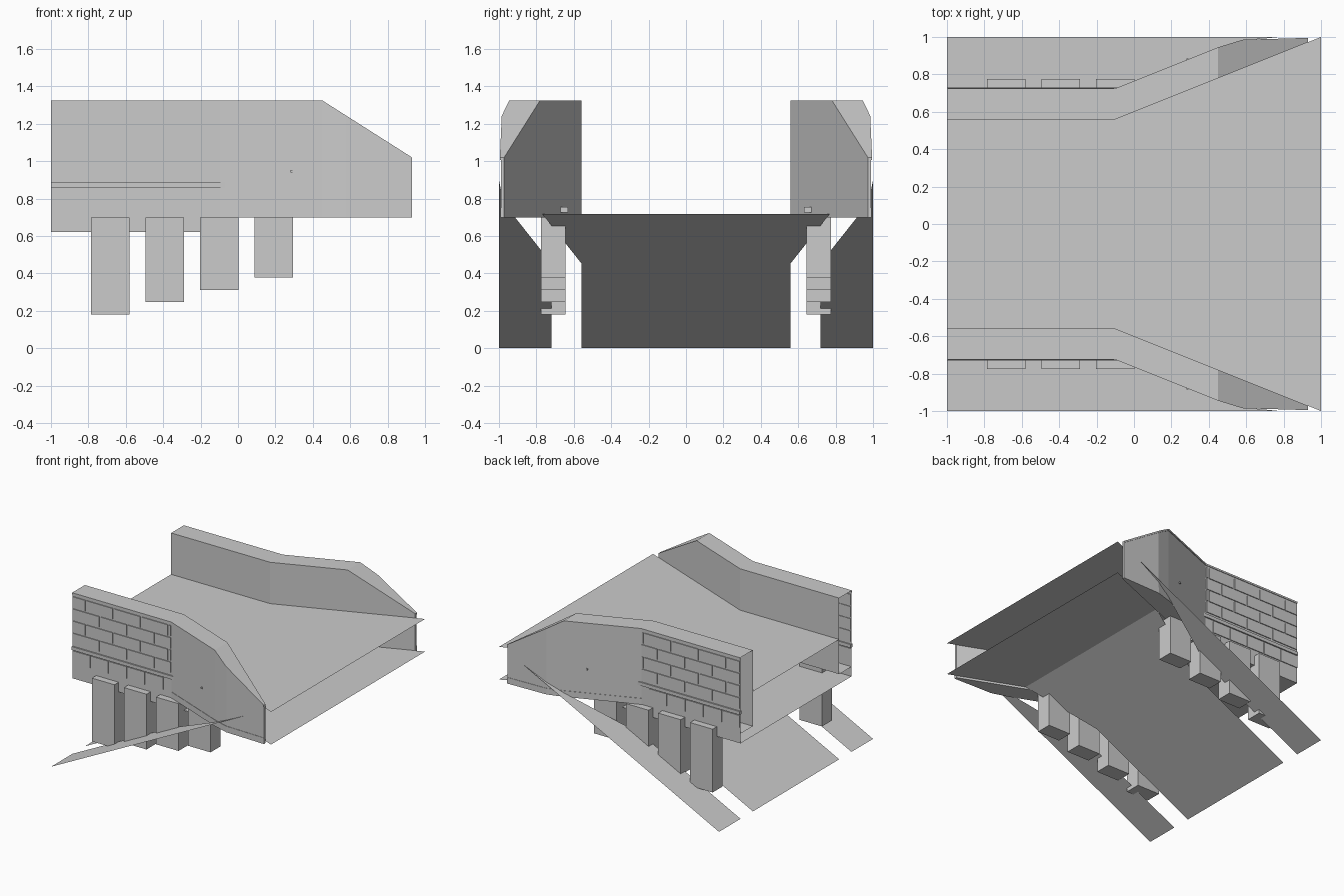
import bpy, bmesh

old = bpy.data.objects.get("Cube")
if old:
    bpy.data.objects.remove(old, do_unlink=True)

concrete = bpy.data.materials.new("concrete_grey")
concrete.use_nodes = True
GREY = (0.6, 0.6, 0.6, 1)
concrete.diffuse_color = GREY
concrete.node_tree.nodes["Principled BSDF"].inputs["Base Color"].default_value = GREY

BEND = -0.1                     # where the parallel walls begin to flare
TOP, BASE, SKIRT = 1.325, 0.70, 0.62
SLOPE = 0.505                   # gradient of the ramp
XS = [-1, BEND, 0.45, 0.58, 0.93]
OUTER = [0.72, 0.72, 0.94, 0.98, 0.99]


def inner(x):
    return 0.56 + 0.4 * max(0, x - BEND)


def wall_top(x):
    return TOP - 0.635 * max(0, x - 0.45)


def ramp_z(x):
    return (x + 1) * SLOPE


def finish(name, bm, mirror=False):
    mesh = bpy.data.meshes.new(name)
    bm.to_mesh(mesh)
    bm.free()
    mesh.materials.append(concrete)
    obj = bpy.data.objects.new(name, mesh)
    bpy.context.collection.objects.link(obj)
    if mirror:
        mod = obj.modifiers.new("both_sides", "MIRROR")
        mod.use_axis = (False, True, False)
    return obj


def face(bm, pts):
    return bm.faces.new([bm.verts.new(p) for p in pts])


def add_box(bm, x0, x1, y0, y1, z0, z1):
    verts = bmesh.ops.create_cube(bm, size=1)["verts"]
    for v in verts:
        v.co.x = x1 if v.co.x > 0 else x0
        v.co.y = y1 if v.co.y > 0 else y0
        v.co.z = z1 if v.co.z > 0 else z0


def cross_sheet(name, stations):
    """Strip made of left-right lines, each given as (x, half width, z)."""
    bm = bmesh.new()
    for (xa, wa, za), (xb, wb, zb) in zip(stations, stations[1:]):
        face(bm, [(xa, -wa, za), (xb, -wb, zb), (xb, wb, zb), (xa, wa, za)])
    bmesh.ops.remove_doubles(bm, verts=bm.verts, dist=0.0001)
    return finish(name, bm)


# Road deck and the slab below it
cross_sheet("road_deck", [(-1, 0.56, 0.985), (BEND, 0.56, 0.985), (1, 1, 0.985)])
cross_sheet("under_deck", [(-1, 0.72, SKIRT), (BEND, 0.72, SKIRT),
                           (0.22, inner(0.22), SKIRT)])

# Sloping bank under the deck, levelling out at the far end
flat_x = 0.42
cross_sheet("centre_bank", [(-1, 0.56, 0), (BEND, 0.56, ramp_z(BEND)),
                            (flat_x, inner(flat_x), ramp_z(flat_x)),
                            (1, 1, ramp_z(flat_x))])

# Narrow bank outside each wall, tapering to a point
bm = bmesh.new()
edge = [(-1, 0.72), (BEND, 0.72), (0.45, 0.94), (0.58, 0.98), (0.78, 1)]
for (xa, ya), (xb, yb) in zip(edge, edge[1:]):
    ring = [(xa, ya, ramp_z(xa)), (xb, yb, ramp_z(xb))]
    if yb < 1:
        ring.append((xb, 1, ramp_z(xb)))
    ring.append((xa, 1, ramp_z(xa)))
    face(bm, ring)
bmesh.ops.remove_doubles(bm, verts=bm.verts, dist=0.0001)
finish("outer_bank", bm, True)

# Parapet walls: hollow, open at the narrow end
bm = bmesh.new()
rings = []
for x, y in zip(XS, OUTER):
    rings.append([bm.verts.new(p) for p in (
        (x, y, BASE), (x, y, wall_top(x)),
        (x, inner(x), wall_top(x)), (x, inner(x), BASE))])
for a, b in zip(rings, rings[1:]):
    for i in range(4):
        j = (i + 1) % 4
        bm.faces.new([a[i], a[j], b[j], b[i]])
bm.faces.new(rings[-1])
bmesh.ops.recalc_face_normals(bm, faces=bm.faces)
finish("parapet_wall", bm, True)

bm = bmesh.new()
face(bm, [(BEND, 0.72, SKIRT), (-1, 0.72, SKIRT), (-1, 0.72, BASE), (BEND, 0.72, BASE)])
finish("wall_skirt", bm, True)


# Thin bands that follow the outside of the wall
def band(name, first, last, low, high, proud=0.005):
    bm = bmesh.new()
    rows = []
    for x, y in list(zip(XS, OUTER))[first:last]:
        y = min(y + proud, 0.995)
        rows.append([bm.verts.new(p) for p in (
            (x, y - proud, low(x)), (x, y, low(x)),
            (x, y, high(x)), (x, y - proud, high(x)))])
    for a, b in zip(rows, rows[1:]):
        for i in range(4):
            j = (i + 1) % 4
            bm.faces.new([a[i], a[j], b[j], b[i]])
    bm.faces.new(rows[0])
    bm.faces.new(rows[-1])
    bmesh.ops.recalc_face_normals(bm, faces=bm.faces)
    finish(name, bm, True)


band("coping_edge", 0, 5, lambda x: wall_top(x) - 0.015, wall_top)
band("base_band", 1, 5, lambda x: BASE, lambda x: 0.75, 0.003)

# Brick courses, running bond, with a string ledge below
bm = bmesh.new()
gap, length, course = 0.006, 0.25, 0.1
for row in range(4):
    z = 0.9 + row * course
    x = -1 - (length / 2 if row % 2 else 0)
    while x < BEND - 0.02:
        x0, x1 = max(x, -1) + gap, min(x + length, BEND) - gap
        add_box(bm, x0, x1, 0.715, 0.727, z + gap, z + course - gap)
        x += length
for i in range(5):
    x = -1 + i * 0.166
    add_box(bm, x + 0.003, x + 0.163, 0.715, 0.727, 0.75, 0.85)
finish("wall_bricks", bm, True)

bm = bmesh.new()
add_box(bm, -1, -0.05, 0.71, 0.731, 0.857, 0.885)
finish("string_ledge", bm, True)

# Piers, shorter as the bank rises
bm = bmesh.new()
for i in range(4):
    x = -0.785 + i * 0.291
    add_box(bm, x, x + 0.205, 0.645, 0.775, 0.18 + i * 0.066, BASE)
finish("support_piers", bm, True)

# Small fittings on the flared wall
bm = bmesh.new()
add_box(bm, 0.13, 0.18, 0.63, 0.73, 0.725, 0.755)
add_box(bm, 0.28, 0.292, 0.865, 0.885, 0.94, 0.952)
finish("wall_fittings", bm, True)
